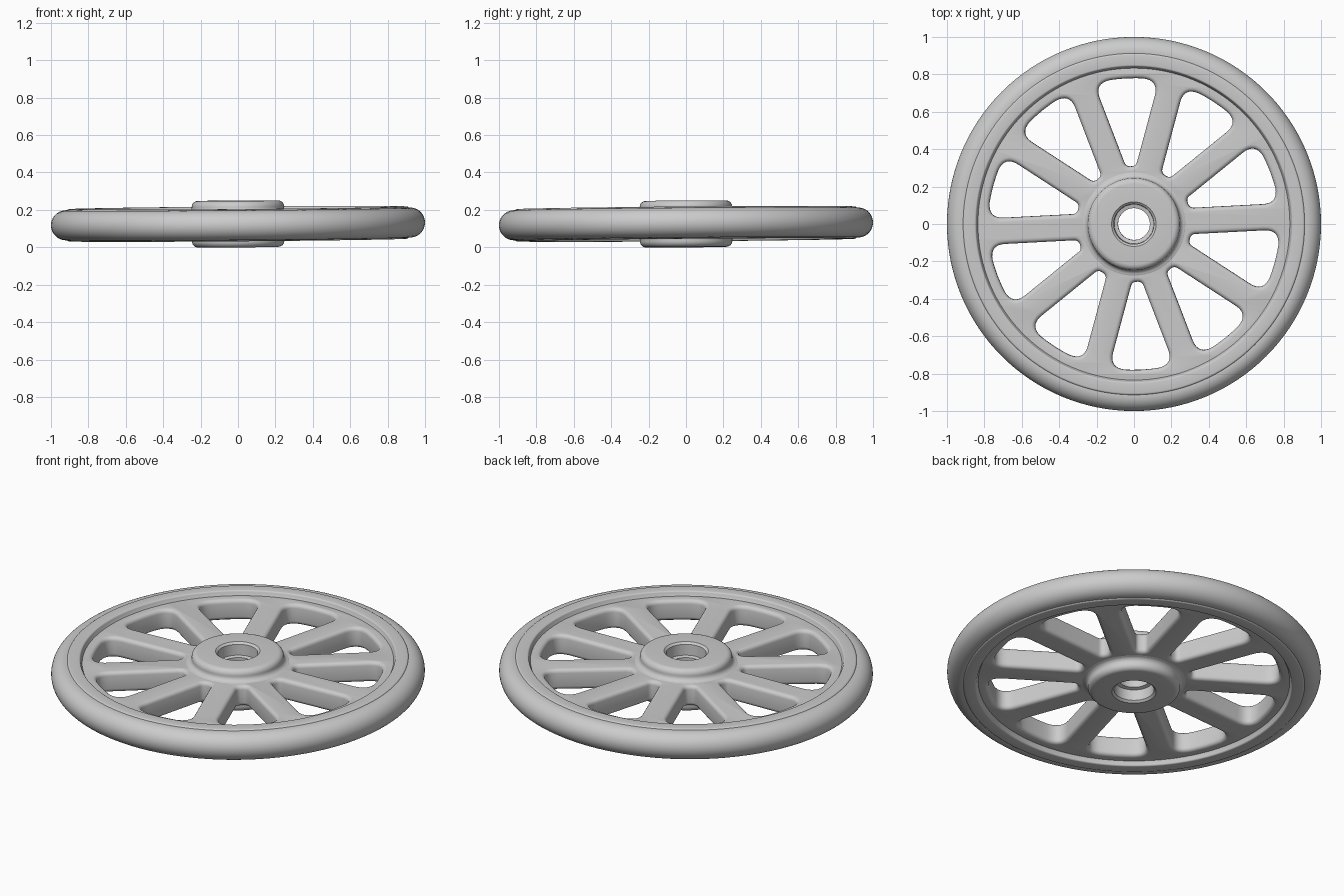
import bpy, bmesh
from math import sin, cos, asin, pi, radians
from mathutils import Vector

if "Cube" in bpy.data.objects:
    bpy.data.objects.remove(bpy.data.objects["Cube"])

SPOKES, FIRST = 10, radians(3)
TILT = (0.008, -0.008, 0)          # the wheel leans very slightly
CENTRE = (0, 0, 0.125)


def place(ob, angle=40):
    ob.location, ob.rotation_euler = CENTRE, TILT
    bpy.ops.object.select_all(action='DESELECT')
    ob.select_set(True)
    bpy.context.view_layer.objects.active = ob
    bpy.ops.object.shade_smooth_by_angle(angle=radians(angle))


def lathe(name, profile, n=128):
    """Revolve a closed (radius, height) profile around z."""
    bm = bmesh.new()
    rings = [[bm.verts.new((r * cos(2 * pi * i / n), r * sin(2 * pi * i / n), z))
              for r, z in profile] for i in range(n)]
    m = len(profile)
    for i in range(n):
        a, b = rings[i], rings[(i + 1) % n]
        for j in range(m):
            k = (j + 1) % m
            bm.faces.new((a[j], b[j], b[k], a[k]))
    bmesh.ops.recalc_face_normals(bm, faces=bm.faces)
    me = bpy.data.meshes.new(name)
    bm.to_mesh(me)
    bm.free()
    ob = bpy.data.objects.new(name, me)
    bpy.context.collection.objects.link(ob)
    place(ob)


def arc(cx, cz, r, a0, a1, n=6):
    return [(cx + r * cos(radians(a0 + (a1 - a0) * i / n)),
             cz + r * sin(radians(a0 + (a1 - a0) * i / n))) for i in range(n + 1)]


def mirrored(top):
    """Complete a profile with its reflection below z = 0."""
    return top + [(r, -z) for r, z in reversed(top) if z > 1e-6]


# Tyre: half-round outside, tucked into the rim
lathe("tyre", mirrored([(0.88, 0.07), (0.91, 0.08)] + arc(0.92, 0, 0.08, 90, 0, 12)))

# Rim: raised ring on both faces, rounded shoulders
lathe("rim", mirrored([(0.825, 0.04), (0.835, 0.063)] + arc(0.852, 0.076, 0.01, 180, 90, 4)
                      + arc(0.903, 0.074, 0.012, 90, 0, 4) + [(0.915, 0.05)]))

# Hub: boss with filleted edges and a stepped bore
lathe("hub", mirrored([(0.085, 0.045), (0.105, 0.05), (0.107, 0.113), (0.119, 0.124)]
                      + arc(0.215, 0.092, 0.032, 90, 0)
                      + arc(0.275, 0.088, 0.028, 180, 270)
                      + [(0.285, 0.05)]))


# Spoked web: flat disc with rounded windows between the spokes
def window(half_w=0.07, r_in=0.31, r_out=0.78):
    half = pi / SPOKES

    def corner(r, s):
        a = s * (half - asin(half_w / r))
        return Vector((r * cos(a), r * sin(a)))

    def rim_pt(deg):
        return Vector((r_out * cos(radians(deg)), r_out * sin(radians(deg))))

    def rounded(prev, c, nxt, t, n=8):
        a = c + (prev - c).normalized() * t
        b = c + (nxt - c).normalized() * t
        return [a * (1 - u) ** 2 + c * 2 * u * (1 - u) + b * u * u
                for u in (i / n for i in range(n + 1))]

    i0, i1 = corner(r_in, -1), corner(r_in, 1)
    o0, o1 = corner(r_out, -1), corner(r_out, 1)
    return (rounded(i1, i0, o0, 0.024) + rounded(i0, o0, rim_pt(-7), 0.085)
            + [rim_pt(d) for d in (-4, 0, 4)]
            + rounded(rim_pt(7), o1, i1, 0.085) + rounded(o1, i1, i0, 0.024))


cu = bpy.data.curves.new("spoked_web", 'CURVE')
cu.dimensions, cu.fill_mode = '2D', 'BOTH'
BEVEL, HALF = 0.022, 0.06
cu.bevel_depth, cu.bevel_resolution = BEVEL, 3
cu.extrude, cu.offset = HALF - BEVEL, -BEVEL


def add_loop(pts):
    sp = cu.splines.new('POLY')
    sp.points.add(len(pts) - 1)
    for p, (x, y) in zip(sp.points, pts):
        p.co = (x, y, 0, 1)
    sp.use_cyclic_u = True


def circle(r, n=128):
    return [(r * cos(2 * pi * i / n), r * sin(2 * pi * i / n)) for i in range(n)]


add_loop(circle(0.87))
add_loop(circle(0.18)[::-1])
shape = window()
for k in range(SPOKES):
    a = FIRST + (k + 0.5) * 2 * pi / SPOKES
    add_loop([(p.x * cos(a) - p.y * sin(a), p.x * sin(a) + p.y * cos(a))
              for p in reversed(shape)])

tmp = bpy.data.objects.new("web_curve", cu)
bpy.context.collection.objects.link(tmp)
bpy.context.view_layer.update()
mesh = bpy.data.meshes.new_from_object(tmp.evaluated_get(bpy.context.evaluated_depsgraph_get()))
bpy.data.objects.remove(tmp)
bm = bmesh.new()
bm.from_mesh(mesh)
bmesh.ops.remove_doubles(bm, verts=bm.verts, dist=1e-5)
bmesh.ops.recalc_face_normals(bm, faces=bm.faces)
bm.to_mesh(mesh)
bm.free()
web = bpy.data.objects.new("spoked_web", mesh)
bpy.context.collection.objects.link(web)
place(web)
